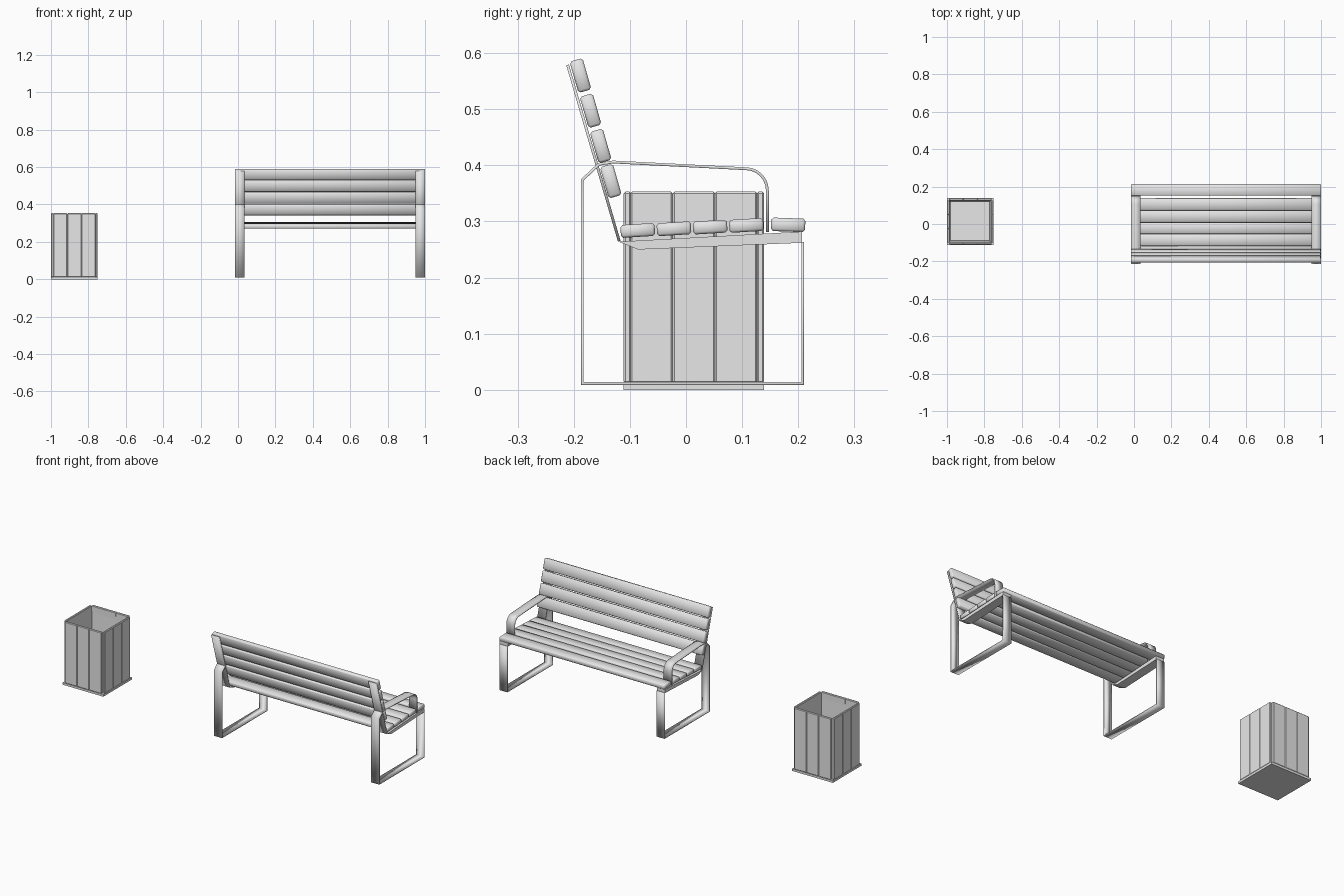
import bpy, bmesh, math
from mathutils import Matrix, Vector

cube = bpy.data.objects.get("Cube")
if cube:
    bpy.data.objects.remove(cube, do_unlink=True)

GREY = (0.8, 0.8, 0.8, 1)
mat = bpy.data.materials.new("light grey")
mat.use_nodes = True
mat.diffuse_color = GREY
mat.node_tree.nodes["Principled BSDF"].inputs["Base Color"].default_value = GREY


def finish(name, bm, smooth=0):
    """Turn a bmesh into a grey object."""
    bmesh.ops.recalc_face_normals(bm, faces=bm.faces)
    mesh = bpy.data.meshes.new(name)
    bm.to_mesh(mesh)
    bm.free()
    mesh.materials.append(mat)
    obj = bpy.data.objects.new(name, mesh)
    bpy.context.collection.objects.link(obj)
    if smooth:
        bpy.ops.object.select_all(action="DESELECT")
        obj.select_set(True)
        bpy.context.view_layer.objects.active = obj
        bpy.ops.object.shade_smooth_by_angle(angle=math.radians(smooth))
    return obj


def box(name, centre, size, tilt=0, bevel=0, smooth=0):
    """Bevelled box, tilted about the x axis."""
    bm = bmesh.new()
    bmesh.ops.create_cube(bm, size=1)
    bmesh.ops.scale(bm, vec=size, verts=bm.verts)
    if bevel:
        bmesh.ops.bevel(bm, geom=bm.edges[:], offset=bevel, segments=1, affect="EDGES")
    bm.transform(Matrix.Translation(centre) @ Matrix.Rotation(math.radians(tilt), 4, "X"))
    return finish(name, bm, smooth)


def strap(name, path, x0, x1, thickness=0.005):
    """Flat metal strap following a (y, z) path."""
    bm = bmesh.new()
    rows = [[bm.verts.new((x, y, z)) for x in (x0, x1)] for y, z in path]
    for a, b in zip(rows, rows[1:]):
        bm.faces.new((a[0], a[1], b[1], b[0]))
    obj = finish(name, bm, 30)
    mod = obj.modifiers.new("thickness", "SOLIDIFY")
    mod.thickness = thickness
    mod.offset = 0
    mod.use_even_offset = True
    return obj


def prism(name, outline, x0, x1):
    """Solid with a (y, z) outline, extruded along x."""
    bm = bmesh.new()
    face = bm.faces.new([bm.verts.new((x0, y, z)) for y, z in outline])
    new = bmesh.ops.extrude_face_region(bm, geom=[face])["geom"]
    verts = [v for v in new if isinstance(v, bmesh.types.BMVert)]
    bmesh.ops.translate(bm, vec=(x1 - x0, 0, 0), verts=verts)
    return finish(name, bm)


# Bench extents
LEFT, RIGHT, WIDTH = 1.0, -0.016, 0.05
MID, LENGTH = (LEFT + RIGHT) / 2, LEFT - RIGHT

# Seat slats, the front one tipped forward
for i in range(4):
    box(f"seat_slat_{i + 1}", (MID, -0.086 + 0.0645 * i, 0.284 + 0.003 * i),
        (LENGTH, 0.061, 0.023), 3.5, 0.004, 60)
box("seat_slat_front", (MID, 0.182, 0.294), (LENGTH, 0.061, 0.024), -2, 0.004, 60)

# Backrest slats
for i in range(4):
    box(f"back_slat_{i + 1}", (MID, -0.134 - 0.018 * i, 0.372 + 0.0627 * i),
        (LENGTH, 0.024, 0.058), 16, 0.004, 60)

# Side frames: armrest, legs and floor bar in one bent strap
bend = [(0.107 + 0.038 * math.sin(a), 0.355 + 0.039 * math.cos(a))
        for a in (math.radians(d) for d in range(90, -1, -15))]
frame = [(0.145, 0.281)] + bend + [
    (-0.13, 0.406), (-0.155, 0.402), (-0.185, 0.374),
    (-0.185, 0.011), (0.208, 0.011), (0.208, 0.263)]
support = [(-0.12, 0.264), (0.207, 0.282), (0.207, 0.262), (-0.085, 0.25)]
for side, x in (("right", RIGHT), ("left", LEFT - WIDTH)):
    strap(f"{side}_leg_and_armrest", frame, x, x + WIDTH)
    strap(f"{side}_back_support", [(-0.119, 0.265), (-0.211, 0.579)], x, x + WIDTH)
    prism(f"{side}_seat_support", support, x, x + WIDTH)

# Litter bin: base, inner liner and cladding planks
BIN = Vector((-0.875, 0.014, 0))
HALF, HEIGHT, PLANK = 0.125, 0.353, 0.013
box("bin_base", BIN + Vector((0, 0, 0.006)), (2 * HALF, 2 * HALF, 0.012))

bm = bmesh.new()
bmesh.ops.create_cube(bm, size=1)
outer = 2 * (HALF - PLANK + 0.001)
bm.transform(Matrix.Translation(BIN + Vector((0, 0, 0.18)))
             @ Matrix.Diagonal((outer, outer, 0.338, 1)))
bm.faces.ensure_lookup_table()
top = max(bm.faces, key=lambda f: f.calc_center_median().z)
bmesh.ops.inset_region(bm, faces=[top], thickness=0.014)
bmesh.ops.translate(bm, vec=(0, 0, -0.335), verts=top.verts)
finish("bin_liner", bm)

for s in range(4):
    turn = Matrix.Rotation(s * math.pi / 2, 4, "Z")
    for i in (-1, 0, 1):
        plank = box(f"bin_plank_{s + 1}_{i + 2}",
                    (i * 0.0753, PLANK / 2 - HALF, (HEIGHT + 0.012) / 2),
                    (0.0753, PLANK, HEIGHT - 0.012), 0, 0.003)
        plank.data.transform(Matrix.Translation(BIN) @ turn)
